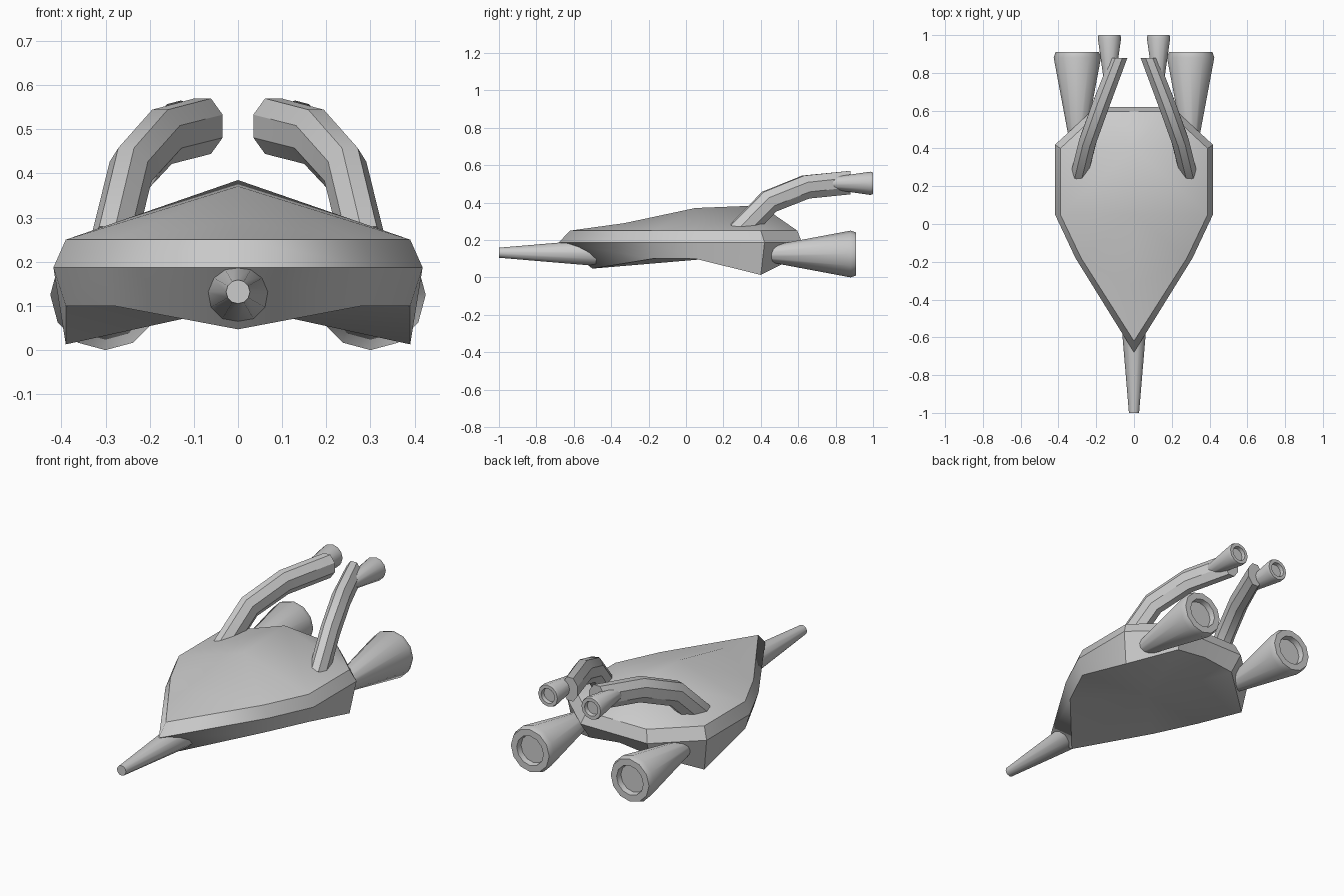
import bpy, bmesh, math
from mathutils import Vector

if "Cube" in bpy.data.objects:
    bpy.data.objects.remove(bpy.data.objects["Cube"])


def make(name, verts, faces, mirror=True):
    mesh = bpy.data.meshes.new(name)
    bm = bmesh.new()
    vs = [bm.verts.new(v) for v in verts]
    for f in faces:
        bm.faces.new([vs[i] for i in f])
    bm.normal_update()
    bmesh.ops.recalc_face_normals(bm, faces=bm.faces)
    bm.to_mesh(mesh)
    bm.free()
    ob = bpy.data.objects.new(name, mesh)
    bpy.context.collection.objects.link(ob)
    if mirror:
        mod = ob.modifiers.new("mirror", 'MIRROR')
        mod.use_clip = True
    bpy.ops.object.select_all(action='DESELECT')
    ob.select_set(True)
    bpy.context.view_layer.objects.active = ob
    bpy.ops.object.shade_smooth_by_angle(angle=math.radians(32))
    return ob


def skin(name, rings, mirror=True):
    """Joins rings of equal size into a closed tube."""
    n = len(rings[0])
    verts = [v for r in rings for v in r]
    faces = [(k * n + i, k * n + (i + 1) % n, (k + 1) * n + (i + 1) % n, (k + 1) * n + i)
             for k in range(len(rings) - 1) for i in range(n)]
    faces += [tuple(range(n)), tuple(range(len(verts) - n, len(verts)))]
    return make(name, verts, faces, mirror)


def lathe(name, x, z, profile, mirror=True, n=12):
    """Turns (radius, y) pairs around an axis along y."""
    return skin(name, [[(x + r * math.cos(math.tau * i / n), y, z + r * math.sin(math.tau * i / n))
                        for i in range(n)] for r, y in profile], mirror)


# Hull: three stacked half outlines, a roof ridge and a fanned underside
top = [(0, -.62, .25), (.28, -.18, .25), (.39, .05, .25), (.39, .40, .25), (.18, .595, .25), (0, .595, .25)]
mid = [(0, -.68, .187), (.31, -.18, .187), (.418, .05, .187), (.418, .42, .187), (.2, .62, .187), (0, .62, .187)]
low = [(0, -.5, .047), (.28, -.18, .1), (.39, .05, .1), (.39, .40, .013), (.18, .57, .1), (0, .57, .12)]
ridge = [(0, -.33, .29), (0, .05, .371), (0, .40, .385)]
belly = [(0, .1, .098)]
faces = [(0, 1, 18), (1, 2, 19, 18), (2, 3, 20, 19), (3, 4, 20), (4, 5, 20)]
for i in range(5):
    faces += [(i, i + 1, i + 7, i + 6), (i + 6, i + 7, i + 13, i + 12), (i + 12, i + 13, 21)]
make("hull", top + mid + low + ridge + belly, faces)

# Nose spike
lathe("nose_spike", 0, .132, [(.073, -.45), (.027, -1)], mirror=False)

# Thrusters with recessed nozzles
lathe("main_thruster", .3, .125, [(.035, .4), (.125, .88), (.115, .91), (.08, .91), (.075, .88)])
lathe("upper_thruster", .13, .503, [(.03, .76), (.062, .985), (.058, 1), (.04, 1), (.037, .98)])

# Curved arms: octagonal section swept along a short path
path = [Vector(p) for p in [(.285, .28, .235), (.243, .445, .405), (.172, .64, .483), (.08, .88, .507)]]
rings = []
for k, p in enumerate(path):
    t = (path[min(k + 1, 3)] - path[max(k - 1, 0)]).normalized()
    if k == 3:
        t = Vector((0, 1, 0))
    side = Vector((t.y, -t.x, 0)).normalized()
    up = side.cross(t)
    rings.append([p + side * .049 * math.cos(a) + up * .068 * math.sin(a)
                  for a in [math.pi / 8 + i * math.pi / 4 for i in range(8)]])
skin("thruster_arm", rings)
